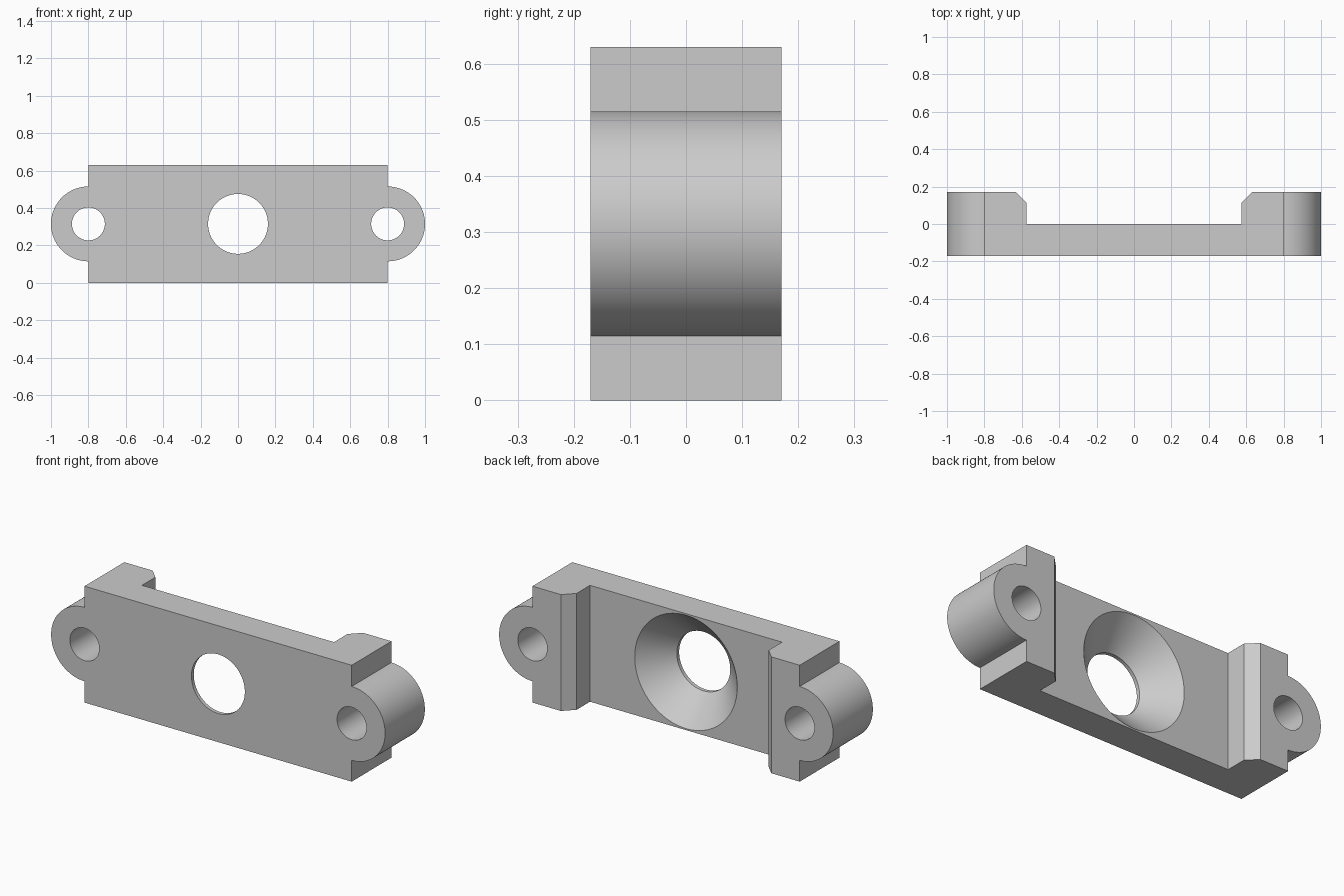
import bpy, bmesh
from math import sin, cos, pi
from mathutils import Vector

if "Cube" in bpy.data.objects:
    bpy.data.objects.remove(bpy.data.objects["Cube"])

HALF_DEPTH, HEIGHT = 0.17, 0.63
MID = HEIGHT / 2
EAR_X, EAR_R, EAR_HOLE_R = 0.8, 0.2, 0.088
BORE_R, SINK_R, LIP = 0.16, 0.307, 0.02

grey = bpy.data.materials.new("grey")
grey.use_nodes = True
COLOUR = (0.6, 0.6, 0.6, 1)
grey.diffuse_color = COLOUR
grey.node_tree.nodes["Principled BSDF"].inputs["Base Color"].default_value = COLOUR


def finish(name, bm):
    bmesh.ops.recalc_face_normals(bm, faces=bm.faces)
    mesh = bpy.data.meshes.new(name)
    bm.to_mesh(mesh)
    bm.free()
    mesh.materials.append(grey)
    obj = bpy.data.objects.new(name, mesh)
    bpy.context.collection.objects.link(obj)
    return obj


def prism(name, outline, direction):
    """Extrude a closed outline along a direction."""
    bm = bmesh.new()
    face = bm.faces.new([bm.verts.new(p) for p in outline])
    new = bmesh.ops.extrude_face_region(bm, geom=[face])["geom"]
    verts = [v for v in new if isinstance(v, bmesh.types.BMVert)]
    bmesh.ops.translate(bm, verts=verts, vec=Vector(direction))
    return finish(name, bm)


def turned(name, x, profile, sides=96):
    """Solid of revolution about a y axis; profile holds (y, radius) pairs."""
    bm = bmesh.new()
    angles = [2 * pi * i / sides for i in range(sides)]
    rings = [[bm.verts.new((x + r * cos(a), y, MID + r * sin(a))) for a in angles]
             for y, r in profile]
    for low, high in zip(rings, rings[1:]):
        for i in range(sides):
            j = (i + 1) % sides
            bm.faces.new((low[i], low[j], high[j], high[i]))
    bm.faces.new(rings[0])
    bm.faces.new(rings[-1])
    return finish(name, bm)


def cut(target, cutter):
    mod = target.modifiers.new(cutter.name, "BOOLEAN")
    mod.operation = "DIFFERENCE"
    mod.solver = "EXACT"
    mod.object = cutter
    bpy.context.view_layer.objects.active = target
    bpy.ops.object.modifier_apply(modifier=mod.name)
    bpy.data.objects.remove(cutter)


# Block outline with a round ear on each end
ARC = 48
right_side = [(EAR_X, 0)]
right_side += [(EAR_X + EAR_R * sin(pi * i / ARC), MID - EAR_R * cos(pi * i / ARC))
               for i in range(ARC + 1)]
right_side += [(EAR_X, HEIGHT)]
outline = right_side + [(-x, z) for x, z in reversed(right_side)]
bracket = prism("mounting_bracket", [(x, -HALF_DEPTH, z) for x, z in outline],
                (0, 2 * HALF_DEPTH, 0))

# Wide channel at the back with chamfered mouth
half = [(0.575, 0), (0.575, 0.115), (0.63, HALF_DEPTH), (0.63, 0.3)]
channel = half + [(-x, y) for x, y in reversed(half)]
cut(bracket, prism("channel_cutter", [(x, y, -0.1) for x, y in channel],
                   (0, 0, HEIGHT + 0.2)))

# Countersunk centre bore, opening towards the back
lip_y = LIP - HALF_DEPTH
slope = (SINK_R - BORE_R) / -lip_y
cut(bracket, turned("bore_cutter", 0, [(-0.3, BORE_R), (lip_y, BORE_R),
                                       (0.05, SINK_R + 0.05 * slope)]))

# Screw holes through both ears
for side in (-1, 1):
    cut(bracket, turned("screw_hole_cutter", side * EAR_X,
                        [(-0.3, EAR_HOLE_R), (0.3, EAR_HOLE_R)], 64))

# Smooth the round walls, keep the machined edges crisp
bpy.ops.object.select_all(action="DESELECT")
bracket.select_set(True)
bpy.context.view_layer.objects.active = bracket
bpy.ops.object.shade_smooth_by_angle(angle=pi / 6)
